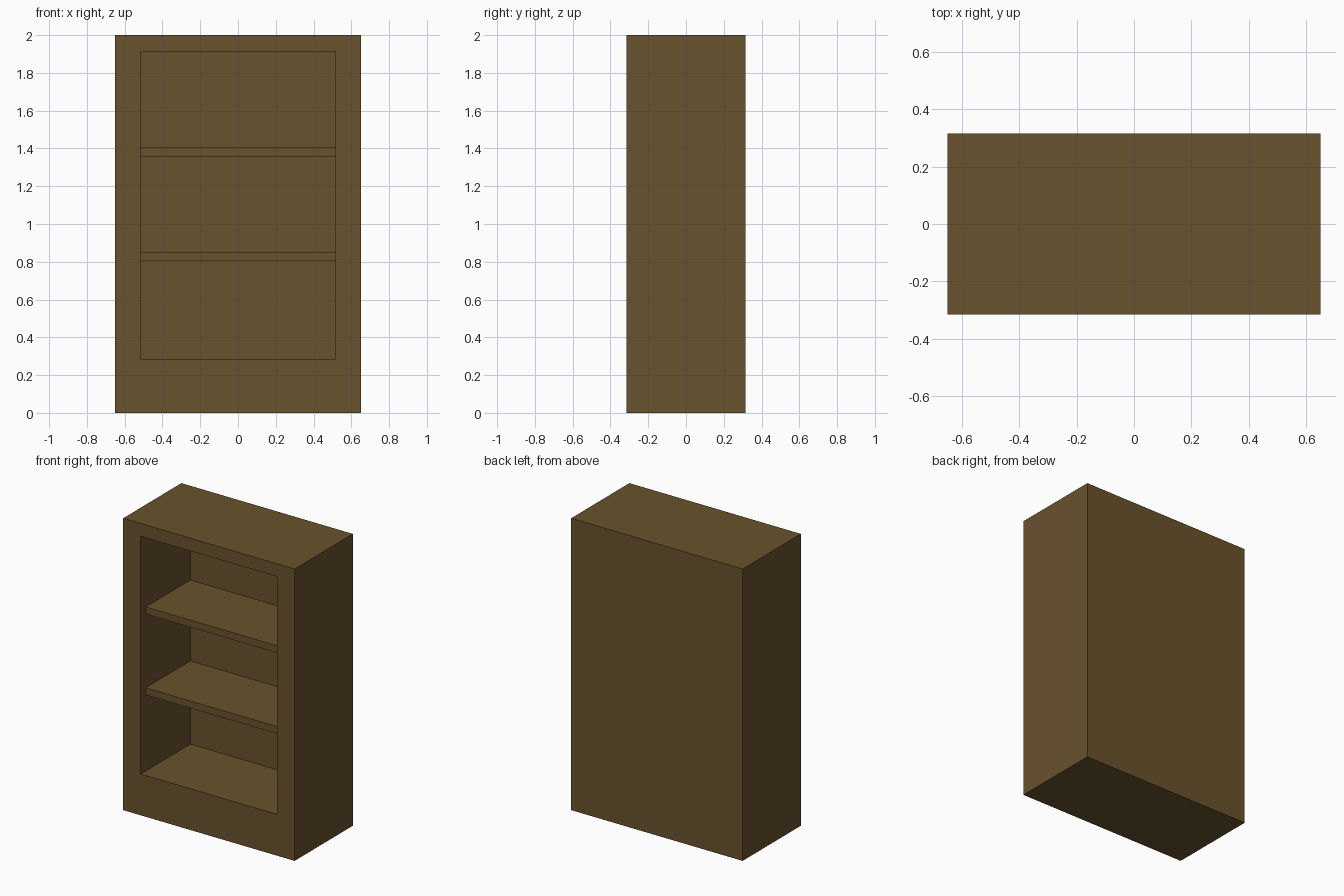
import bpy, bmesh

if "Cube" in bpy.data.objects:
    bpy.data.objects.remove(bpy.data.objects["Cube"])

wood = bpy.data.materials.new("brown_wood")
wood.diffuse_color = (0.141, 0.084, 0.026, 1)
wood.use_nodes = True
wood.node_tree.nodes["Principled BSDF"].inputs["Base Color"].default_value = wood.diffuse_color

W, D, H = 0.65, 0.315, 2.0            # half width, half depth, height
IN_X, IN_Z0, IN_Z1 = 0.517, 0.283, 1.912
BACK_Y = 0.222                        # inner face of the back


def box(bm, x0, x1, y0, y1, z0, z1):
    geom = bmesh.ops.create_cube(bm, size=1)
    for v in geom["verts"]:
        v.co.x = x1 if v.co.x > 0 else x0
        v.co.y = y1 if v.co.y > 0 else y0
        v.co.z = z1 if v.co.z > 0 else z0


def finish(bm, name):
    bmesh.ops.recalc_face_normals(bm, faces=bm.faces)
    me = bpy.data.meshes.new(name)
    bm.to_mesh(me)
    bm.free()
    me.materials.append(wood)
    ob = bpy.data.objects.new(name, me)
    bpy.context.collection.objects.link(ob)
    return ob


# cabinet body: a box whose front is inset to the opening, then pushed inwards
bm = bmesh.new()
box(bm, -W, W, -D, D, 0, H)
bm.faces.ensure_lookup_table()
front = min(bm.faces, key=lambda f: f.calc_center_median().y)
bmesh.ops.inset_individual(bm, faces=[front], thickness=0.05)
for v in front.verts:
    v.co.x = IN_X if v.co.x > 0 else -IN_X
    v.co.z = IN_Z1 if v.co.z > 1 else IN_Z0
cavity = bmesh.ops.extrude_discrete_faces(bm, faces=[front])["faces"][0]
for v in cavity.verts:
    v.co.y = BACK_Y
finish(bm, "cabinet_body")

# two shelves, set back a little from the front
for name, top in (("lower_shelf", 0.853), ("upper_shelf", 1.407)):
    bm = bmesh.new()
    box(bm, -IN_X, IN_X, -D + 0.055, BACK_Y, top - 0.049, top)
    finish(bm, name)
